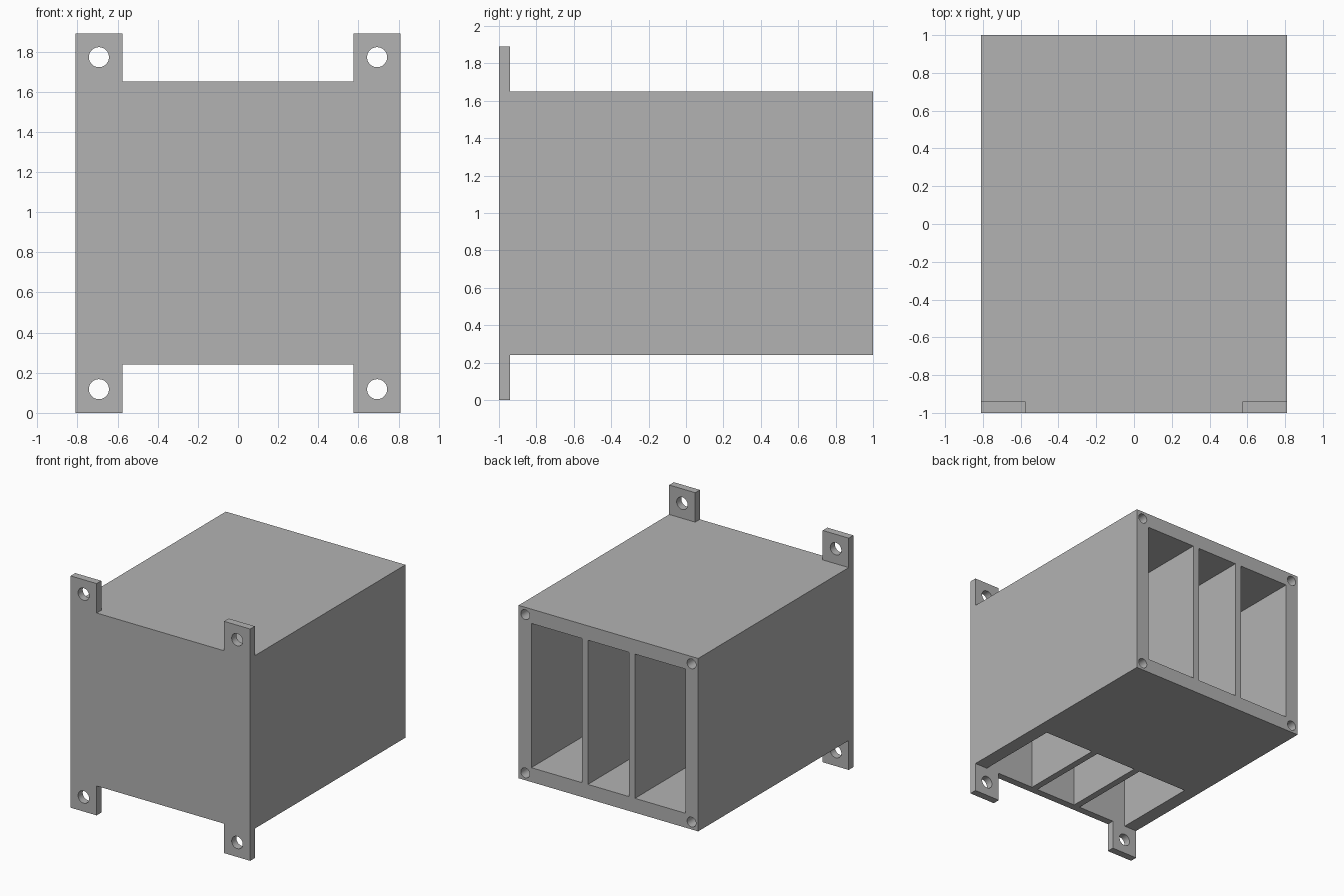
import bpy, bmesh, math
from mathutils import Matrix, Vector

cube = bpy.data.objects.get("Cube")
if cube:
    bpy.data.objects.remove(cube, do_unlink=True)

grey = bpy.data.materials.new("plain grey")
grey.use_nodes = True
colour = (0.448, 0.448, 0.448, 1)
grey.diffuse_color = colour
grey.node_tree.nodes["Principled BSDF"].inputs["Base Color"].default_value = colour


def add_object(name, bm):
    mesh = bpy.data.meshes.new(name)
    bm.to_mesh(mesh)
    bm.free()
    mesh.materials.append(grey)
    obj = bpy.data.objects.new(name, mesh)
    bpy.context.scene.collection.objects.link(obj)
    return obj


def box(name, x, y, z):
    bm = bmesh.new()
    size = Matrix.Diagonal((x[1] - x[0], y[1] - y[0], z[1] - z[0], 1))
    centre = Vector((sum(x) / 2, sum(y) / 2, sum(z) / 2))
    bmesh.ops.create_cube(bm, size=1, matrix=Matrix.Translation(centre) @ size)
    return add_object(name, bm)


def rod(name, x, z, y, radius):
    bm = bmesh.new()
    place = Matrix.Translation((x, sum(y) / 2, z)) @ Matrix.Rotation(math.pi / 2, 4, "X")
    bmesh.ops.create_cone(bm, cap_ends=True, segments=32, radius1=radius,
                          radius2=radius, depth=y[1] - y[0], matrix=place)
    return add_object(name, bm)


def combine(target, tool, operation):
    mod = target.modifiers.new(operation.lower(), "BOOLEAN")
    mod.operation, mod.solver, mod.object = operation, "EXACT", tool
    bpy.context.view_layer.objects.active = target
    bpy.ops.object.modifier_apply(modifier=mod.name)
    bpy.data.objects.remove(tool, do_unlink=True)


W, BOTTOM, TOP, HEIGHT = 0.81, 0.24, 1.65, 1.89
MID = HEIGHT / 2
FRONT_WALL = -0.94

# Main block with two flush mounting strips that make the four tabs
housing = box("duct_housing", (-W, W), (-1, 1), (BOTTOM, TOP))
for x in ((-W, -0.575), (0.575, W)):
    combine(housing, box("mounting_strip", x, (-1, FRONT_WALL), (0, HEIGHT)), "UNION")

# Three ducts open at the back, each turning down to an outlet in the floor
for x in ((-0.695, -0.24), (-0.185, 0.185), (0.24, 0.695)):
    combine(housing, box("duct", x, (FRONT_WALL, 1.1), (0.357, 1.533)), "DIFFERENCE")
    combine(housing, box("outlet", x, (FRONT_WALL, -0.22), (0.1, 0.6)), "DIFFERENCE")

# Bolt holes through the tabs and blind screw holes in the back corners
for sx in (-1, 1):
    for sz in (-1, 1):
        combine(housing, rod("bolt_hole", sx * 0.693, MID + sz * 0.827, (-1.1, -0.9), 0.05), "DIFFERENCE")
        combine(housing, rod("screw_hole", sx * 0.75, MID + sz * 0.645, (0.7, 1.1), 0.04), "DIFFERENCE")

# Merge coplanar faces, then smooth only the round holes
bm = bmesh.new()
bm.from_mesh(housing.data)
bmesh.ops.remove_doubles(bm, verts=bm.verts, dist=0.0001)
bmesh.ops.dissolve_limit(bm, angle_limit=0.01, verts=bm.verts, edges=bm.edges)
bm.to_mesh(housing.data)
bm.free()
bpy.ops.object.select_all(action="DESELECT")
housing.select_set(True)
bpy.context.view_layer.objects.active = housing
bpy.ops.object.shade_smooth_by_angle(angle=math.radians(30))
